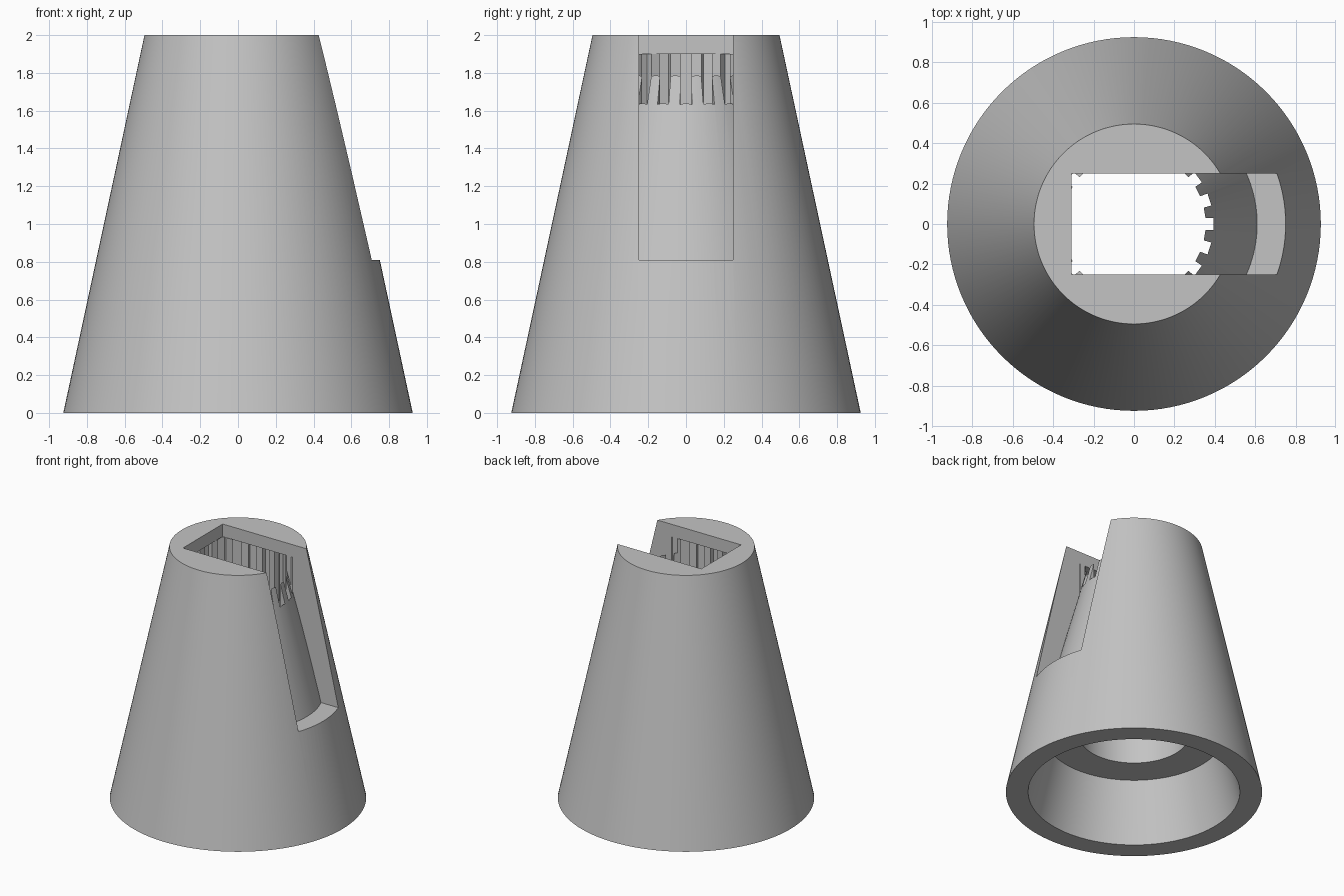
import bpy, bmesh, math
from math import cos, sin, radians, pi

cube = bpy.data.objects.get("Cube")
if cube:
    bpy.data.objects.remove(cube, do_unlink=True)

grey = bpy.data.materials.new("plain grey")
grey.use_nodes = True
colour = (0.55, 0.55, 0.55, 1)
grey.diffuse_color = colour
grey.node_tree.nodes["Principled BSDF"].inputs["Base Color"].default_value = colour


def finish(name, bm):
    bmesh.ops.remove_doubles(bm, verts=bm.verts, dist=1e-5)
    bmesh.ops.recalc_face_normals(bm, faces=bm.faces)
    mesh = bpy.data.meshes.new(name)
    bm.to_mesh(mesh)
    bm.free()
    obj = bpy.data.objects.new(name, mesh)
    bpy.context.collection.objects.link(obj)
    mesh.materials.append(grey)
    return obj


def lathe(name, profile, steps=128):
    """Spin a closed (radius, height) profile around z."""
    bm = bmesh.new()
    verts = [bm.verts.new((r, 0, z)) for r, z in profile]
    edges = [bm.edges.new((v, verts[i - 1])) for i, v in enumerate(verts)]
    bmesh.ops.spin(bm, geom=verts + edges, cent=(0, 0, 0), axis=(0, 0, 1),
                   angle=2 * pi, steps=steps, use_merge=True)
    bmesh.ops.dissolve_degenerate(bm, dist=1e-5, edges=bm.edges)
    return finish(name, bm)


def prism(name, outline, bottom, top):
    """Extrude a flat outline upward."""
    bm = bmesh.new()
    face = bm.faces.new([bm.verts.new((x, y, bottom)) for x, y in outline])
    new = bmesh.ops.extrude_face_region(bm, geom=[face])["geom"]
    bmesh.ops.translate(bm, vec=(0, 0, top - bottom),
                        verts=[g for g in new if isinstance(g, bmesh.types.BMVert)])
    return finish(name, bm)


def boolean(obj, cutter, operation="DIFFERENCE"):
    mod = obj.modifiers.new("cut", "BOOLEAN")
    mod.operation, mod.solver, mod.object = operation, "EXACT", cutter
    graph = bpy.context.evaluated_depsgraph_get()
    mesh = bpy.data.meshes.new_from_object(obj.evaluated_get(graph))
    obj.modifiers.clear()
    obj.data = mesh
    bpy.data.objects.remove(cutter, do_unlink=True)


def box_outline(x0, x1, y):
    return [(x0, -y), (x1, -y), (x1, y), (x0, y)]


# Tapered shell with a wide lower cavity, a shelf and a narrow bore
body = lathe("tapered_body", [(0.764, 0), (0.925, 0), (0.495, 2), (0, 2),
                              (0, 1), (0.395, 1), (0.395, 0.47), (0.645, 0.47)])

# Toothed socket in the upper bore
teeth = 20
outline = []
for i in range(teeth):
    for offset, r in ((-4.5, 0.394), (4.5, 0.394), (4.8, 0.355), (13.2, 0.355)):
        a = radians(i * 360 / teeth + offset)
        outline.append((r * cos(a), r * sin(a)))
boolean(body, prism("socket_cutter", outline, 0.95, 1.9))

# Rectangular opening in the top, running out through the side
boolean(body, prism("opening_cutter", box_outline(-0.31, 1.2, 0.25), 1.9, 2.1))

# Side channel with a tapered floor
channel = lathe("channel_cutter", [(0.61, 0.81), (1.3, 0.81), (1.3, 1.95), (0.311, 1.95)])
boolean(channel, prism("channel_limit", box_outline(0.05, 1.1, 0.25), 0.5, 2.2), "INTERSECT")
boolean(body, channel)

# Smooth round walls, crisp edges
for o in bpy.context.selected_objects:
    o.select_set(False)
body.select_set(True)
bpy.context.view_layer.objects.active = body
bpy.ops.object.shade_smooth_by_angle(angle=radians(25))
